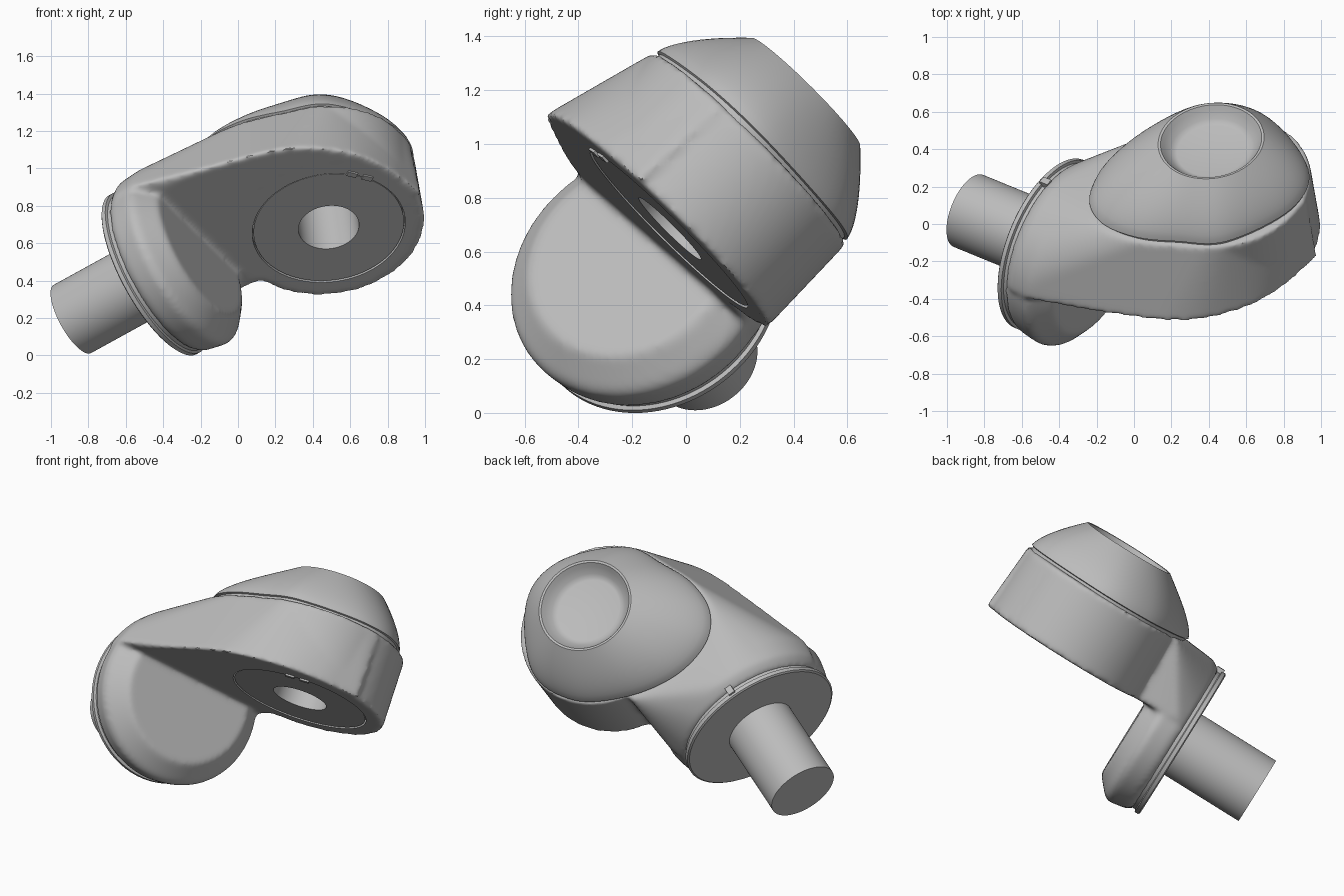
import bpy, bmesh, math
from mathutils import Matrix, Vector

cube = bpy.data.objects.get("Cube")
if cube:
    bpy.data.objects.remove(cube)

grey = bpy.data.materials.new("satin grey")
grey.use_nodes = True
grey.diffuse_color = (0.5, 0.5, 0.5, 1)
grey.node_tree.nodes["Principled BSDF"].inputs["Base Color"].default_value = (0.5, 0.5, 0.5, 1)

# Two perpendicular joint axes: the shaft axis and the hub axis
shaft_axis = Vector((0.825, -0.338, 0.454)).normalized()
hub_axis = Vector((-0.10, 0.70, 0.706))
hub_axis = (hub_axis - shaft_axis * hub_axis.dot(shaft_axis)).normalized()
side_axis = shaft_axis.cross(hub_axis)


def frame(x, y, z, origin):
    m = Matrix((x, y, z)).transposed().to_4x4()
    m.translation = origin
    return m


SHAFT = frame(hub_axis, side_axis, shaft_axis, Vector((-0.885, 0.07, 0.195)))
HUB = frame(side_axis, shaft_axis, hub_axis, Vector((0.485, -0.06, 0.685)))


def finish(bm, name, angle=35):
    bmesh.ops.recalc_face_normals(bm, faces=bm.faces)
    mesh = bpy.data.meshes.new(name)
    bm.to_mesh(mesh)
    bm.free()
    mesh.materials.append(grey)
    ob = bpy.data.objects.new(name, mesh)
    bpy.context.collection.objects.link(ob)
    shade(ob, angle)
    return ob


def shade(ob, angle=35):
    bpy.ops.object.select_all(action="DESELECT")
    ob.select_set(True)
    bpy.context.view_layer.objects.active = ob
    bpy.ops.object.shade_smooth_by_angle(angle=math.radians(angle))


def apply_modifiers(ob):
    deps = bpy.context.evaluated_depsgraph_get()
    ob.data = bpy.data.meshes.new_from_object(ob.evaluated_get(deps))
    ob.modifiers.clear()


def loft(bm, rings, caps=(True, True), loop=False):
    rows = [[bm.verts.new(p) for p in ring] for ring in rings]
    n = len(rows[0])
    pairs = list(zip(rows, rows[1:])) + ([(rows[-1], rows[0])] if loop else [])
    for low, high in pairs:
        for i in range(n):
            j = (i + 1) % n
            bm.faces.new((low[i], low[j], high[j], high[i]))
    for row, cap in zip((rows[0], rows[-1]), caps):
        if cap and not loop:
            bm.faces.new(row)


def circle(r, z, m, n=96):
    return [m @ Vector((r * math.cos(k * math.tau / n), r * math.sin(k * math.tau / n), z))
            for k in range(n)]


def lathe(bm, profile, m, loop=False):
    loft(bm, [circle(r, z, m) for r, z in profile], loop=loop)


def hull(bm, points):
    verts = [bm.verts.new(p) for p in points]
    out = bmesh.ops.convex_hull(bm, input=verts)
    junk = {v for v in out["geom_interior"] + out["geom_unused"]
            if isinstance(v, bmesh.types.BMVert)}
    bmesh.ops.delete(bm, geom=list(junk), context="VERTS")


def smooth_loop(pts, steps=8):
    # Closed spline through (shaft, side) points
    pts = [Vector(p) for p in pts]
    n, out = len(pts), []
    for i in range(n):
        p0, p1, p2, p3 = (pts[(i + k) % n] for k in (-1, 0, 1, 2))
        for s in range(steps):
            t = s / steps
            out.append(0.5 * (2 * p1 + (p2 - p0) * t + (2 * p0 - 5 * p1 + 4 * p2 - p3) * t * t
                              + (3 * p1 - p0 - 3 * p2 + p3) * t ** 3))
    return out


def hub_point(p, z):
    return HUB @ Vector((p[1], p[0], z))


cap_outline = smooth_loop([(0.49, 0), (0.4, -0.29), (0, -0.49), (-0.32, -0.38), (-0.51, -0.1),
                           (-0.58, 0.2), (-0.52, 0.45), (-0.36, 0.575), (-0.14, 0.58),
                           (0.08, 0.5), (0.32, 0.37)])
face_outline = smooth_loop([(0.515, 0.0), (0.49, 0.2), (0.4, 0.41), (0.2, 0.62), (-0.1, 0.75),
                            (-0.5, 0.8), (-0.58, 0.4), (-0.5, -0.1), (0, -0.3), (0.48, -0.17)])

# Body: elbow disc, hub drum and the arm that joins them, fused and softened
bm = bmesh.new()
lathe(bm, [(0.475, 0.565), (0.495, 0.6), (0.515, 0.71), (0.5, 0.74), (0.40, 0.83)], SHAFT)
lathe(bm, [(0.515, -0.005), (0.505, 0.42)], HUB)
points = [hub_point(p, -0.005) for p in face_outline if p.y > -0.12]
points += [hub_point(p * 1.02, 0.42) for p in cap_outline if p.y > -0.12]
face_level = (HUB.translation - SHAFT.translation).dot(hub_axis)
for r, s in ((0.48, 0.57), (0.515, 0.62), (0.525, 0.74)):
    points += [p for p in circle(r, s, SHAFT)
               if (p - SHAFT.translation).dot(hub_axis) > face_level]
hull(bm, points)
body = finish(bm, "link_body")
remesh = body.modifiers.new("fuse", "REMESH")
remesh.mode = "VOXEL"
remesh.voxel_size = 0.014
soften = body.modifiers.new("soften", "SMOOTH")
soften.factor = 0.5
soften.iterations = 14
apply_modifiers(body)

# Seat for the face plate and the bore behind it
bm = bmesh.new()
lathe(bm, [(0.001, -0.1), (0.411, -0.1), (0.411, 0.03), (0.163, 0.03), (0.163, 0.38),
           (0.001, 0.38)], HUB)
cutter = finish(bm, "bore_cutter")
cutter.hide_render = True
cut = body.modifiers.new("bore", "BOOLEAN")
cut.operation = "DIFFERENCE"
cut.solver = "EXACT"
cut.object = cutter
apply_modifiers(body)
bpy.data.objects.remove(cutter)
shade(body)

# Face plate ring
bm = bmesh.new()
lathe(bm, [(0.163, 0.035), (0.163, 0.0), (0.404, 0.0), (0.404, 0.035)], HUB, loop=True)
finish(bm, "face_plate")

# Domed cap with a dished recess
rings = [[hub_point(p * 0.975, z) for p in cap_outline] for z in (0.37, 0.435)]
for k in range(13):
    u = k / 12
    blend = u ** 1.4
    rings.append([hub_point(p * (1 - blend) + p.normalized() * 0.285 * blend, 0.44 + 0.28 * u)
                  for p in cap_outline])
for r, z in ((0.272, 0.718), (0.255, 0.695), (0.225, 0.66), (0.205, 0.647), (0.19, 0.643)):
    rings.append([hub_point(p.normalized() * r, z) for p in cap_outline])
bm = bmesh.new()
loft(bm, rings, caps=(False, True))
finish(bm, "domed_cap", 30)

# Flange ring with its groove, and the shaft
bm = bmesh.new()
lathe(bm, [(0.475, 0.515), (0.485, 0.522), (0.485, 0.545), (0.47, 0.55), (0.47, 0.6)], SHAFT)
finish(bm, "flange")
bm = bmesh.new()
lathe(bm, [(0.208, 0.0), (0.208, 0.55)], SHAFT)
finish(bm, "shaft")


# Small alignment marks on the flange rim and the face plate edge
def block(name, m, size):
    bm = bmesh.new()
    bmesh.ops.create_cube(bm, size=1, matrix=m @ Matrix.Diagonal((*size, 1)))
    finish(bm, name)


block("flange_mark", SHAFT @ Matrix.Translation((0.485, 0, 0.56)), (0.03, 0.04, 0.05))
turn = HUB @ Matrix.Rotation(math.atan2(0.351, 0.223), 4, "Z")
for side in (-1, 1):
    block("plate_mark", turn @ Matrix.Translation((0.415, side * 0.045, 0)), (0.03, 0.055, 0.03))
